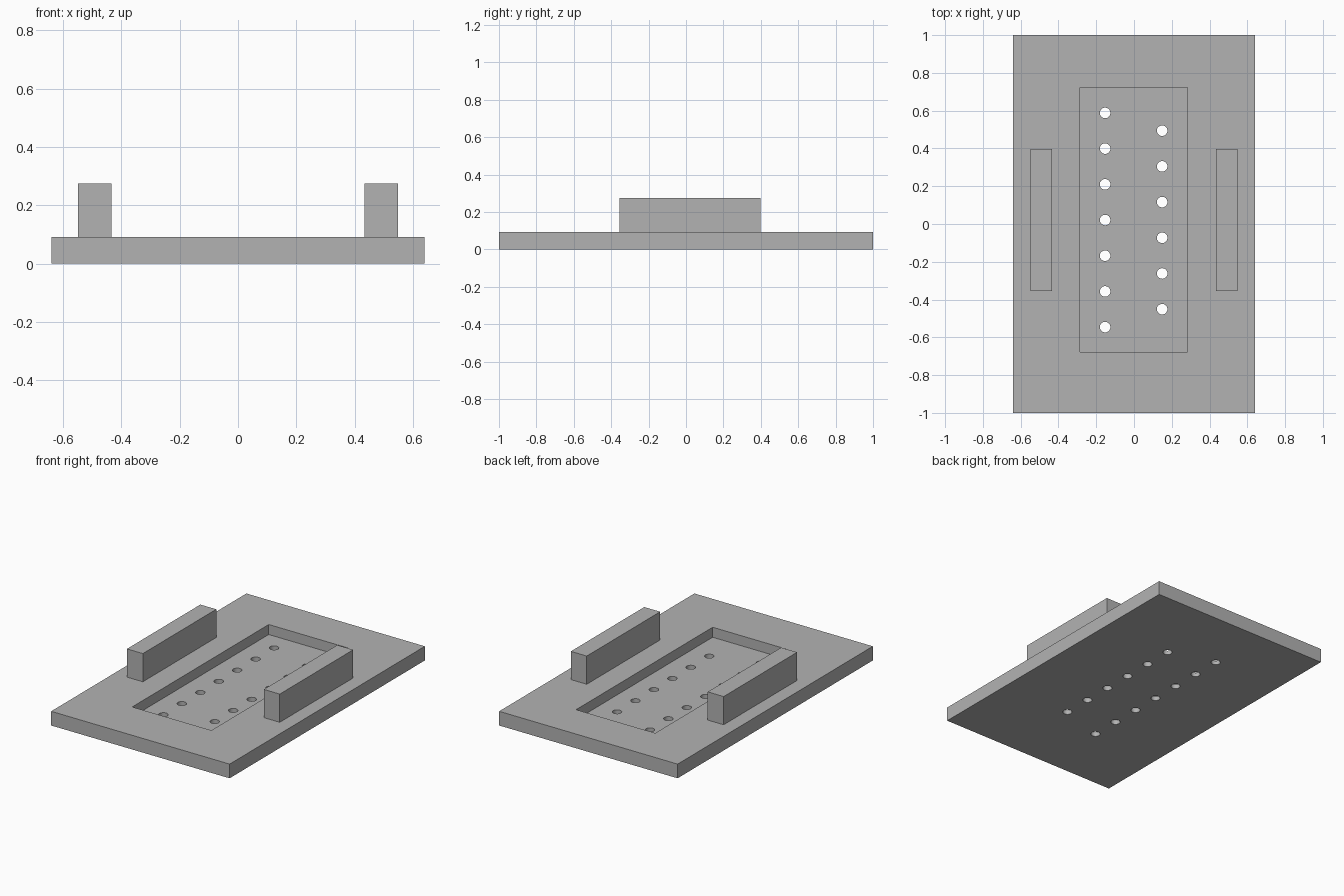
import bpy
import bmesh
from mathutils import Matrix, Vector

cube = bpy.data.objects.get("Cube")
if cube:
    bpy.data.objects.remove(cube, do_unlink=True)

PLATE_TOP = 0.092
POCKET_FLOOR = 0.027
RAIL_TOP = 0.275

grey = bpy.data.materials.new("plain_grey")
grey.use_nodes = True
grey.diffuse_color = (0.45, 0.45, 0.45, 1)
grey.node_tree.nodes["Principled BSDF"].inputs["Base Color"].default_value = grey.diffuse_color


def make_object(name, bm):
    mesh = bpy.data.meshes.new(name)
    bm.to_mesh(mesh)
    bm.free()
    mesh.materials.append(grey)
    obj = bpy.data.objects.new(name, mesh)
    bpy.context.collection.objects.link(obj)
    return obj


def box(name, low, high):
    low, high = Vector(low), Vector(high)
    bm = bmesh.new()
    bmesh.ops.create_cube(bm, size=1)
    bmesh.ops.scale(bm, vec=high - low, verts=bm.verts)
    bmesh.ops.translate(bm, vec=(low + high) / 2, verts=bm.verts)
    return make_object(name, bm)


def cut(target, cutter):
    cutter.hide_render = True
    mod = target.modifiers.new(cutter.name, 'BOOLEAN')
    mod.operation = 'DIFFERENCE'
    mod.solver = 'EXACT'
    mod.object = cutter
    bpy.ops.object.select_all(action='DESELECT')
    bpy.context.view_layer.objects.active = target
    target.select_set(True)
    bpy.ops.object.modifier_apply(modifier=mod.name)
    bpy.data.objects.remove(cutter, do_unlink=True)


# Base plate with a shallow rectangular pocket
plate = box("base_plate", (-0.64, -1, 0), (0.64, 1, PLATE_TOP))
cut(plate, box("pocket_cutter", (-0.285, -0.677, POCKET_FLOOR), (0.283, 0.722, 0.2)))

# Two staggered rows of round through holes
bm = bmesh.new()
for x, first_y, count in ((-0.153, 0.588, 7), (0.149, 0.494, 6)):
    for i in range(count):
        bmesh.ops.create_cone(bm, cap_ends=True, segments=32, radius1=0.028,
                              radius2=0.028, depth=0.4,
                              matrix=Matrix.Translation((x, first_y - i * 0.189, 0)))
cut(plate, make_object("hole_cutter", bm))
bpy.ops.object.shade_smooth_by_angle()

# Side rails standing on the plate
for name, side in (("left_rail", 1), ("right_rail", -1)):
    x = side * 0.491
    box(name, (x - 0.057, -0.355, PLATE_TOP), (x + 0.057, 0.397, RAIL_TOP))
